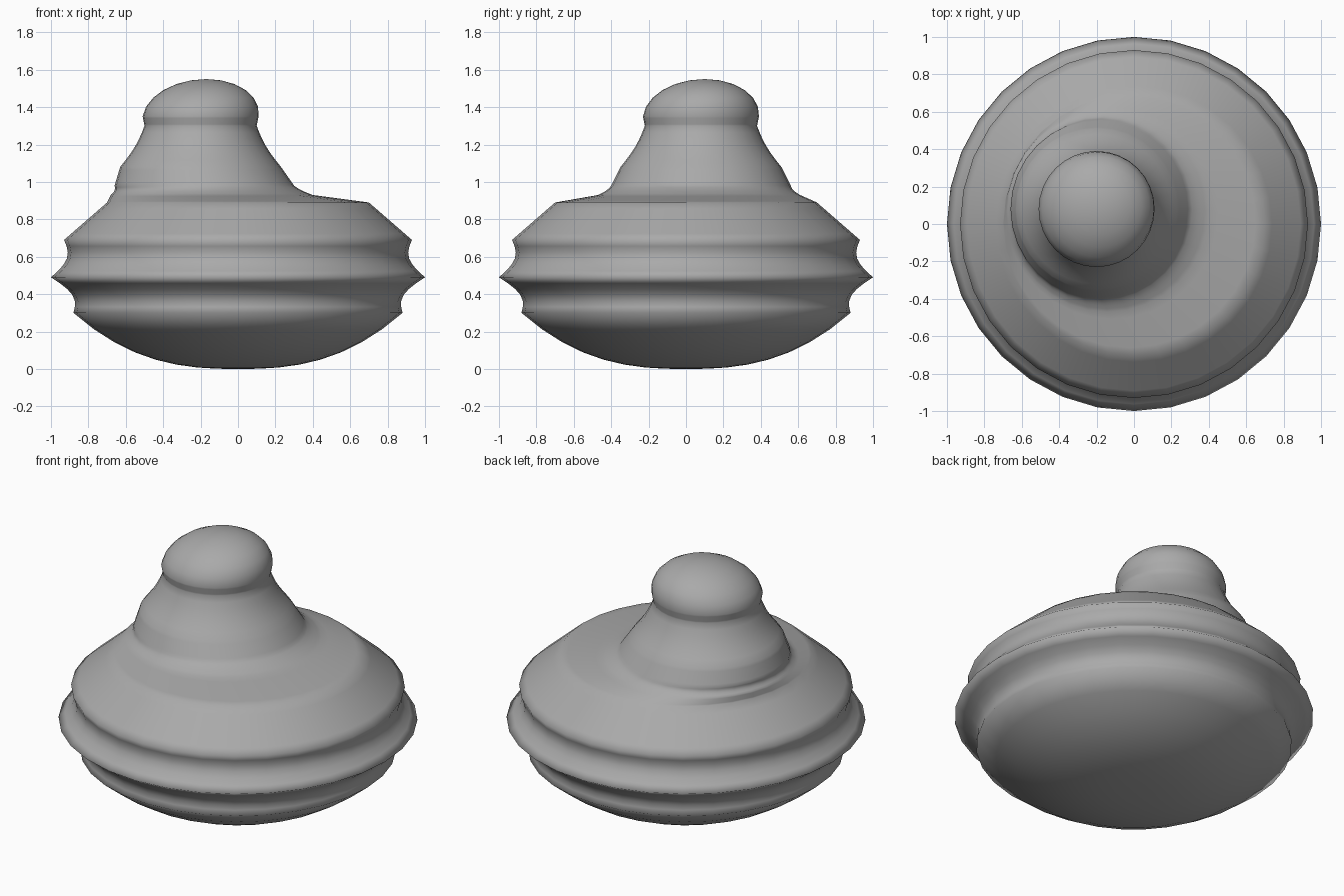
import bpy
import bmesh
from math import cos, sin, pi, tau
from mathutils import Vector

default_cube = bpy.data.objects.get("Cube")
if default_cube:
    bpy.data.objects.remove(default_cube, do_unlink=True)

SIDES = 32
STEPS = 6

middle = Vector((0, 0))
deck_centre = Vector((-0.14, 0.07))
neck_centre = Vector((-0.18, 0.08))
head_centre = Vector((-0.2, 0.08))
tip_centre = Vector((-0.17, 0.1))


def ring(height, radius, centre=middle):
    """One horizontal ring, stored as x, y, z, radius."""
    return Vector((centre.x, centre.y, height, radius))


def sweep(rings, target, sag=0.0):
    """Run from the last ring to the target, hollowing the wall by sag."""
    start = rings[-1]
    for step in range(1, STEPS + 1):
        t = step / STEPS
        between = start.lerp(target, t)
        between.w -= sag * sin(pi * t)
        rings.append(between)


def add_dome(rings, top_height):
    """Close the last ring with a rounded cap that leans toward the tip."""
    start = rings[-1]
    rise = top_height - start.z
    for step in range(1, STEPS):
        angle = pi / 2 * step / STEPS
        centre = start.xy.lerp(tip_centre, sin(angle))
        rings.append(ring(start.z + rise * sin(angle), start.w * cos(angle), centre))


def skin(name, rings, bottom, top, material):
    """Loft the rings into one closed, smooth surface."""
    bm = bmesh.new()
    loops = []
    for x, y, z, radius in rings:
        angles = [tau * i / SIDES for i in range(SIDES)]
        loops.append([bm.verts.new((x + radius * cos(a), y + radius * sin(a), z))
                      for a in angles])
    low_pole = bm.verts.new(bottom)
    high_pole = bm.verts.new(top)
    for i in range(SIDES):
        j = (i + 1) % SIDES
        bm.faces.new((low_pole, loops[0][j], loops[0][i]))
        bm.faces.new((high_pole, loops[-1][i], loops[-1][j]))
        for lower, upper in zip(loops, loops[1:]):
            bm.faces.new((lower[i], lower[j], upper[j], upper[i]))
    for face in bm.faces:
        face.smooth = True
    mesh = bpy.data.meshes.new(name)
    bm.to_mesh(mesh)
    bm.free()
    mesh.materials.append(material)
    bpy.context.collection.objects.link(bpy.data.objects.new(name, mesh))


# Single matte colour
grey = bpy.data.materials.new("plain_grey")
grey.use_nodes = True
grey.diffuse_color = (0.4, 0.4, 0.4, 1)
shader = grey.node_tree.nodes["Principled BSDF"]
shader.inputs["Base Color"].default_value = grey.diffuse_color

# Shallow bowl underneath
belly_height, belly_radius = 0.3, 0.88
rings = []
for step in range(1, STEPS + 3):
    t = step / (STEPS + 2)
    rings.append(ring(belly_height * t ** 2.6, belly_radius * t))

# Two ridges with hollow grooves, then the sloping shoulder
sweep(rings, ring(0.49, 1), sag=0.055)
sweep(rings, ring(0.69, 0.93), sag=0.05)
sweep(rings, ring(0.89, 0.7))

# Deck sliding off centre into the foot of the neck
sweep(rings, ring(0.93, 0.54, deck_centre))
sweep(rings, ring(0.98, 0.48, neck_centre), sag=0.01)

# Stepped neck with a slight overhang below the head
sweep(rings, ring(1.08, 0.43, head_centre))
sweep(rings, ring(1.3, 0.3, head_centre), sag=0.015)
sweep(rings, ring(1.35, 0.31, head_centre))

# Rounded head
top_height = 1.55
add_dome(rings, top_height)

skin("stepped_body", rings, middle.to_3d(), (*tip_centre, top_height), grey)
